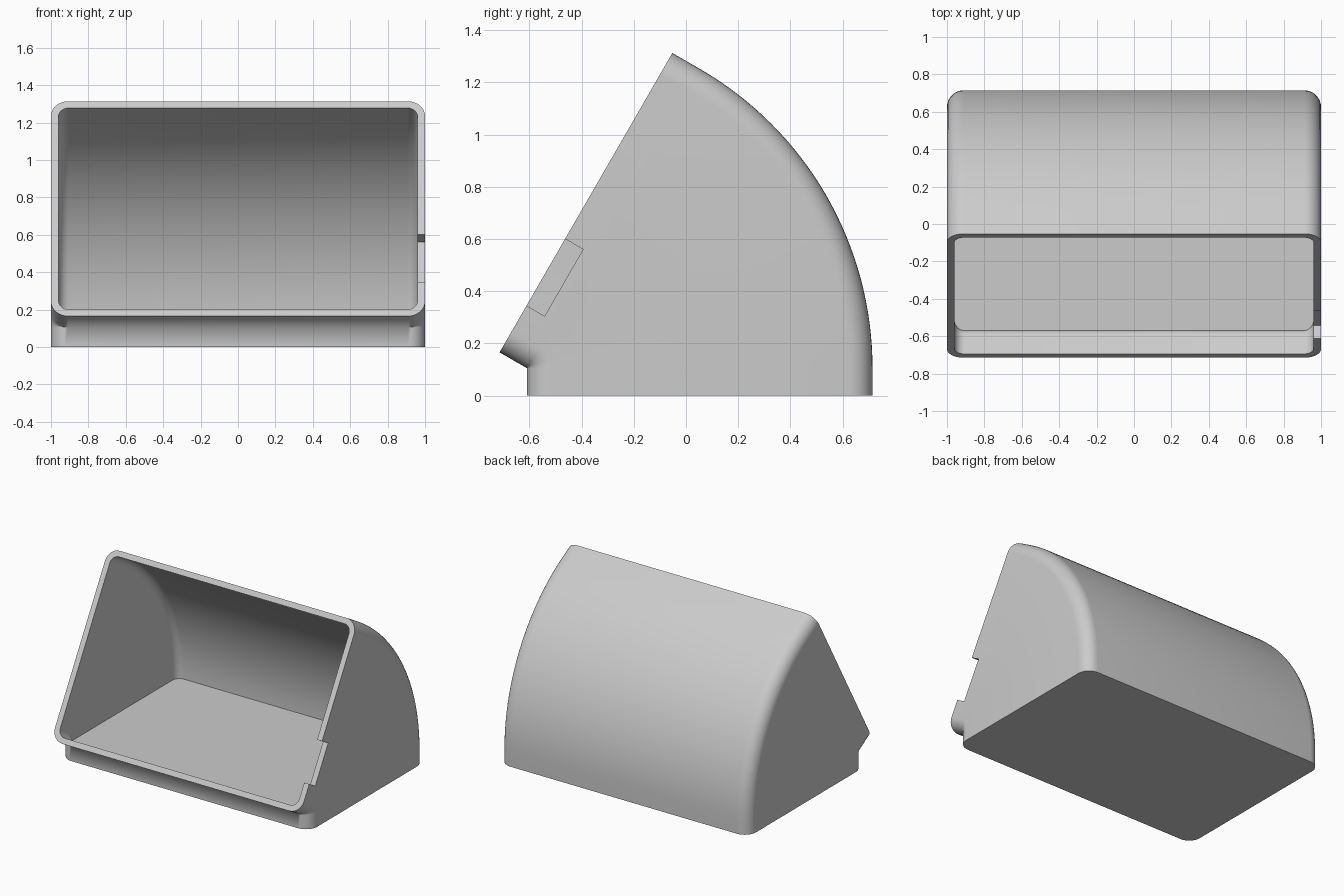
import bpy, bmesh, math
from mathutils import Vector, Matrix

if "Cube" in bpy.data.objects:
    bpy.data.objects.remove(bpy.data.objects["Cube"])

PIVOT = Vector((0, -0.61, 0.105))   # hinge line the section turns about
DEPTH, WALL, LIP, TILT = 1.325, 0.04, 0.121, math.radians(60)
ARC_STEPS, CORNER_STEPS = 32, 8

grey = bpy.data.materials.new("light grey")
grey.diffuse_color = (0.6, 0.6, 0.6, 1)
grey.use_nodes = True
grey.node_tree.nodes["Principled BSDF"].inputs["Base Color"].default_value = grey.diffuse_color


def rounded_rect(inset, radius):
    """Section loop as (x, distance from hinge)."""
    hx, lo, hi = 1 - inset, inset, DEPTH - inset
    corners = [(hx - radius, hi - radius), (-hx + radius, hi - radius),
               (-hx + radius, lo + radius), (hx - radius, lo + radius)]
    loop = []
    for i, (cx, cr) in enumerate(corners):
        for k in range(CORNER_STEPS + 1):
            a = math.pi / 2 * (i + k / CORNER_STEPS)
            loop.append((cx + radius * math.cos(a), cr + radius * math.sin(a)))
    return loop


def ring(bm, loop, angle, shift):
    """Section turned about the hinge, then shifted along its own normal."""
    out = Vector((0, math.cos(angle), math.sin(angle)))
    normal = Vector((0, -math.sin(angle), math.cos(angle)))
    return [bm.verts.new(PIVOT + Vector((x, 0, 0)) + out * r + normal * shift)
            for x, r in loop]


outer, inner = rounded_rect(0, 0.09), rounded_rect(WALL, 0.055)
turn = [(TILT * i / ARC_STEPS, 0) for i in range(ARC_STEPS + 1)] + [(TILT, LIP)]

# Hood shell: base, outer skin, rim, inner skin, floor
bm = bmesh.new()
rings = [ring(bm, outer, a, s) for a, s in [(0, -PIVOT.z)] + turn]
rings += [ring(bm, inner, a, s) for a, s in reversed(turn)]
bm.faces.new(reversed(rings[0]))
for r0, r1 in zip(rings, rings[1:]):
    n = len(r0)
    for i in range(n):
        j = (i + 1) % n
        bm.faces.new((r0[i], r0[j], r1[j], r1[i]))
bm.faces.new(rings[-1])
bmesh.ops.remove_doubles(bm, verts=bm.verts, dist=1e-5)
bmesh.ops.recalc_face_normals(bm, faces=bm.faces)
mesh = bpy.data.meshes.new("hood_shell")
bm.to_mesh(mesh)
bm.free()
mesh.materials.append(grey)
hood = bpy.data.objects.new("hood_shell", mesh)
bpy.context.collection.objects.link(hood)

# Notch through the right wall, open at the rim
out = Vector((0, math.cos(TILT), math.sin(TILT)))
normal = Vector((0, -math.sin(TILT), math.cos(TILT)))
near, far, depth, over = 0.207, 0.502, 0.08, 0.1
mid = PIVOT + out * (near + far) / 2 + normal * (LIP + (over - depth) / 2)
bpy.ops.mesh.primitive_cube_add(size=1)
cutter = bpy.context.object
cutter.name = "notch_cutter"
cutter.hide_render = True
cutter.data.materials.append(grey)
cutter.data.transform(Matrix.Translation(mid + Vector((1, 0, 0)))
                      @ Matrix.Rotation(TILT, 4, 'X')
                      @ Matrix.Diagonal((0.16, far - near, depth + over, 1)))

cut = hood.modifiers.new("notch", 'BOOLEAN')
cut.operation, cut.solver, cut.object = 'DIFFERENCE', 'EXACT', cutter
bpy.ops.object.select_all(action='DESELECT')
hood.select_set(True)
bpy.context.view_layer.objects.active = hood
bpy.ops.object.modifier_apply(modifier=cut.name)
bpy.data.objects.remove(cutter)
bpy.ops.object.shade_smooth_by_angle(angle=math.radians(30))
